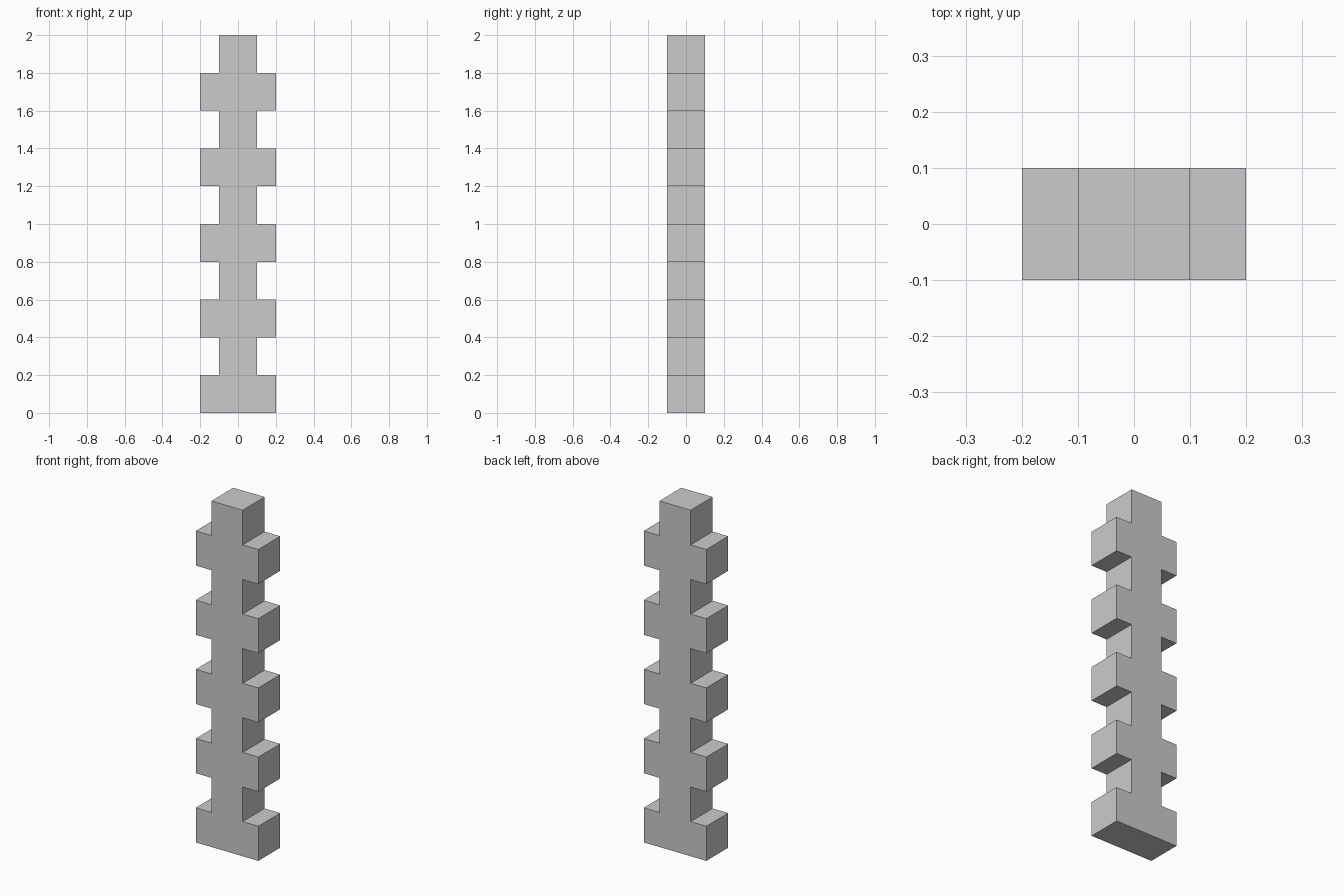
import bpy
import bmesh

if "Cube" in bpy.data.objects:
    bpy.data.objects.remove(bpy.data.objects["Cube"])

STEP = 0.2         # height of every tooth and gap
LEVELS = 10
DEPTH = 0.2
WIDE, NARROW = 0.2, 0.1   # half widths

# Right-hand stepped edge, bottom to top, alternating wide and narrow
right = []
for i in range(LEVELS):
    half = WIDE if i % 2 == 0 else NARROW
    right += [(half, i * STEP), (half, (i + 1) * STEP)]

# Mirror it to close the outline
outline = right + [(-x, z) for x, z in reversed(right)]

# Extrude the outline through the depth
bm = bmesh.new()
face = bm.faces.new([bm.verts.new((x, -DEPTH / 2, z)) for x, z in outline])
result = bmesh.ops.extrude_face_region(bm, geom=[face])
moved = [g for g in result["geom"] if isinstance(g, bmesh.types.BMVert)]
bmesh.ops.translate(bm, verts=moved, vec=(0, DEPTH, 0))
bmesh.ops.recalc_face_normals(bm, faces=bm.faces)

mesh = bpy.data.meshes.new("toothed_post")
bm.to_mesh(mesh)
bm.free()
post = bpy.data.objects.new("toothed_post", mesh)
bpy.context.collection.objects.link(post)
